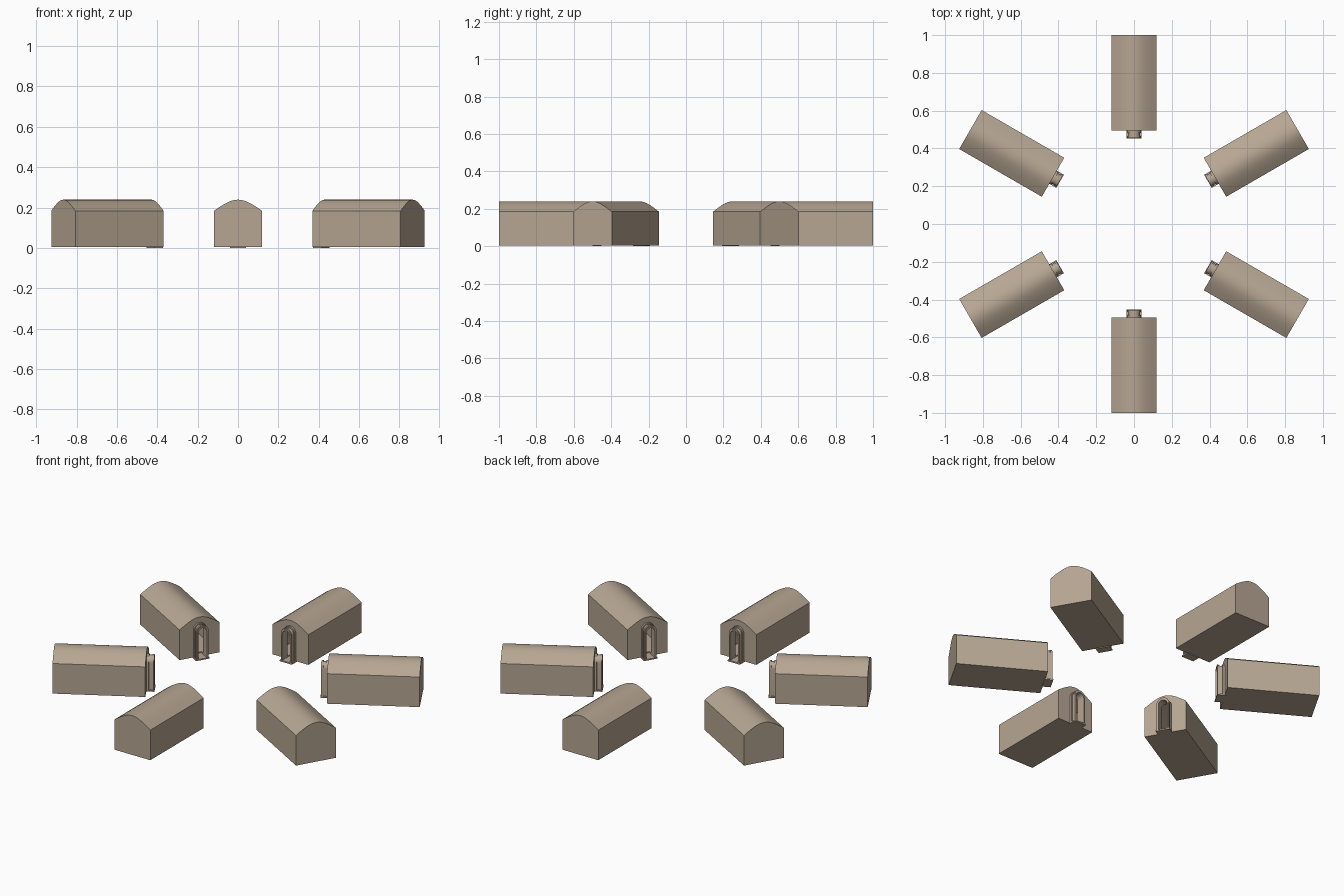
import bpy, bmesh, math

if "Cube" in bpy.data.objects:
    bpy.data.objects.remove(bpy.data.objects["Cube"], do_unlink=True)

tan = bpy.data.materials.new("warm tan plaster")
tan.use_nodes = True
colour = (0.47, 0.38, 0.29, 1)
tan.diffuse_color = colour
tan.node_tree.nodes["Principled BSDF"].inputs["Base Color"].default_value = colour

BACK, FRONT, DOOR_END = 1.0, 0.495, 0.452
FLOOR = 0.004


def prism(name, profile, y0, y1):
    """Extrude a closed x-z outline along y."""
    bm = bmesh.new()
    a = [bm.verts.new((x, y0, z)) for x, z in profile]
    b = [bm.verts.new((x, y1, z)) for x, z in profile]
    n = len(profile)
    bm.faces.new(a)
    bm.faces.new(b[::-1])
    for i in range(n):
        bm.faces.new((a[i], b[i], b[(i + 1) % n], a[(i + 1) % n]))
    bmesh.ops.recalc_face_normals(bm, faces=bm.faces)
    mesh = bpy.data.meshes.new(name)
    bm.to_mesh(mesh)
    bm.free()
    mesh.materials.append(tan)
    obj = bpy.data.objects.new(name, mesh)
    bpy.context.collection.objects.link(obj)
    return obj


def vault(inset=0.0):
    """Walls with a softly rounded roof."""
    half = [(0.119, 0.184), (0.09, 0.204), (0.065, 0.219), (0.045, 0.229),
            (0.03, 0.2345), (0.015, 0.238)]
    half = [(x * (1 - inset / 0.119), z - inset) for x, z in half]
    base = FLOOR + inset
    w = half[0][0]
    return ([(w, base)] + half + [(0, 0.239 - inset)]
            + [(-x, z) for x, z in reversed(half)] + [(-w, base)])


def arch(w, top, base, steps=14):
    """Door outline with a round head."""
    head = [(w * math.cos(math.pi * i / steps),
             top - w + w * math.sin(math.pi * i / steps)) for i in range(steps + 1)]
    return [(w, base)] + head + [(-w, base)]


def cut(obj, *cutters):
    bpy.context.view_layer.objects.active = obj
    for c in cutters:
        mod = obj.modifiers.new("cut", 'BOOLEAN')
        mod.operation, mod.solver, mod.object = 'DIFFERENCE', 'EXACT', c
        bpy.ops.object.modifier_apply(modifier=mod.name)
        bpy.data.objects.remove(c, do_unlink=True)


def opening():
    return prism("door_cutter", arch(0.025, 0.19, 0.008), DOOR_END - 0.02, FRONT + 0.03)


# Hollow vaulted hall with a door hole in its inner gable
hall = prism("hall", vault(), FRONT, BACK)
cut(hall, prism("room_cutter", vault(0.01), FRONT + 0.01, BACK - 0.01), opening())

# Arched porch: sleeve with a raised rim at the mouth and at the wall
sleeve = prism("porch_sleeve", arch(0.032, 0.2, 0.004), DOOR_END + 0.002, FRONT)
mouth_rim = prism("porch_mouth_rim", arch(0.036, 0.205, 0.004), DOOR_END + 0.004, DOOR_END + 0.015)
wall_rim = prism("porch_wall_rim", arch(0.037, 0.207, 0.004), FRONT - 0.012, FRONT)
for part in (sleeve, mouth_rim, wall_rim):
    cut(part, opening())

# Doorstep under the porch
step = prism("doorstep", [(-0.04, 0), (0.04, 0), (0.04, 0.008), (-0.04, 0.008)],
             DOOR_END, FRONT + 0.005)

# Smooth the curves, then repeat each part around the ring
parts = [hall, sleeve, mouth_rim, wall_rim, step]
for part in parts:
    bpy.ops.object.select_all(action='DESELECT')
    part.select_set(True)
    bpy.context.view_layer.objects.active = part
    bpy.ops.object.shade_smooth_by_angle(angle=math.radians(28))
    for k in range(1, 6):
        twin = part.copy()
        twin.name = f"{part.name}_{k + 1}"
        twin.rotation_euler.z = k * math.pi / 3
        bpy.context.collection.objects.link(twin)
